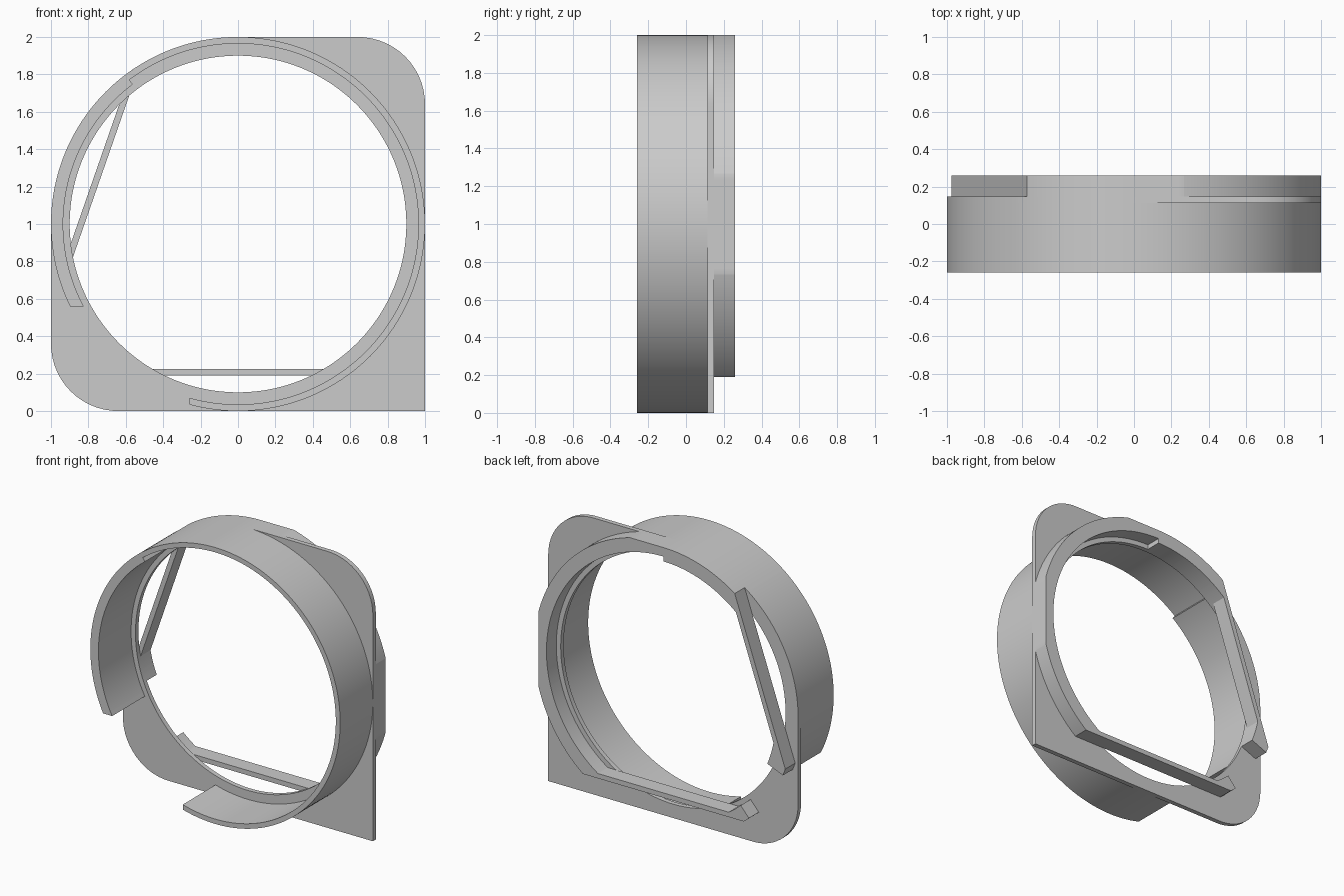
import bpy, bmesh
from math import cos, sin, radians, degrees, acos, asin, atan, sqrt, inf

cube = bpy.data.objects.get("Cube")
if cube:
    bpy.data.objects.remove(cube)

grey = bpy.data.materials.new("light grey")
grey.use_nodes = True
grey.diffuse_color = (0.6, 0.6, 0.6, 1)
grey.node_tree.nodes["Principled BSDF"].inputs["Base Color"].default_value = (0.6, 0.6, 0.6, 1)

# Depth levels, front to back
FRONT, PLATE_FRONT, PLATE_BACK, BACK = -0.26, 0.113, 0.147, 0.26
CORNER = 0.36
STEP = 1.875


def chord(distance, normal):
    """Radius of a straight cut line as a function of angle."""
    def radius(a):
        c = cos(radians(a - normal))
        return distance / c if c > 1e-6 else inf
    return radius


def plate_edge(a):
    """Plate outline: round top right, sharp lower left, two filleted corners."""
    c, s = cos(radians(a)), sin(radians(a))
    if c <= 1e-9 and s >= -1e-9:
        return 1.0
    r = 1 / max(abs(c), abs(s))
    k = 1 - CORNER
    if c * s > 0 and min(abs(c), abs(s)) * r > k:
        b = k * (abs(c) + abs(s))
        r = b + sqrt(b * b - 2 * k * k + CORNER ** 2)
    return r


def strip(name, start, end, inner, outer, y0, y1, extra=()):
    """Sweep a rectangular section around the centre between two radius functions."""
    closed = end - start >= 360
    angles = {round(start, 3), round(end, 3)}
    angles |= {round(e, 3) for e in extra if start < e < end}
    angles |= {i * STEP for i in range(-96, 193) if start + 0.2 < i * STEP < end - 0.2}
    angles = sorted(angles)
    if closed:
        angles.pop()
    bm = bmesh.new()
    rows = []
    for a in angles:
        ri = inner(a)
        ro = max(outer(a), ri)
        rows.append([bm.verts.new((r * cos(radians(a)), y, 1 + r * sin(radians(a))))
                     for r, y in ((ri, y0), (ro, y0), (ro, y1), (ri, y1))])
    pairs = list(zip(rows, rows[1:]))
    if closed:
        pairs.append((rows[-1], rows[0]))
    for p, q in pairs:
        for i in range(4):
            j = (i + 1) % 4
            bm.faces.new((p[i], p[j], q[j], q[i]))
    if not closed:
        for row in (rows[0], rows[-1]):
            if (row[0].co - row[1].co).length > 0.002:
                bm.faces.new(row)
    bmesh.ops.remove_doubles(bm, verts=bm.verts, dist=0.0005)
    bmesh.ops.recalc_face_normals(bm, faces=bm.faces)
    mesh = bpy.data.meshes.new(name)
    bm.to_mesh(mesh)
    bm.free()
    mesh.materials.append(grey)
    ob = bpy.data.objects.new(name, mesh)
    bpy.context.collection.objects.link(ob)
    bpy.ops.object.select_all(action='DESELECT')
    ob.select_set(True)
    bpy.context.view_layer.objects.active = ob
    bpy.ops.object.shade_smooth_by_angle(angle=radians(25))
    return ob


# Mounting plate with a round hole
tangent = degrees(atan(1 - CORNER))
fillet_ends = [base + t for base in (0, 180) for t in (tangent, 90 - tangent)]
strip("mounting_plate", 0, 360, lambda a: 0.9, plate_edge,
      PLATE_FRONT, PLATE_BACK, fillet_ends)

# Front collar: thin long arc and thicker short arc, both with straight cut ends
thin, thick, joint = 0.965, 0.935, 127
cut_x, cut_z = 0.26, 0.44
low_cut = chord(cut_x, 180)
side_cut = chord(cut_z, -90)
strip("front_collar_thin", -90 - degrees(asin(cut_x / thin)), joint,
      lambda a: thin, lambda a: min(1, low_cut(a)) if a < -90 else 1,
      FRONT, PLATE_FRONT, [-90 - degrees(asin(cut_x))])
strip("front_collar_thick", joint, 180 + degrees(asin(cut_z / thick)),
      lambda a: thick, lambda a: min(1, side_cut(a)),
      FRONT, PLATE_FRONT, [180 + degrees(asin(cut_z))])

# Back rim: arcs that run into straight chord bars
RIM, BAR_IN, BAR_OUT = 1.035, 0.775, 0.81
reach = degrees(acos(BAR_IN / RIM))


def rim_part(name, normal, start, end, radius):
    bar_in, bar_out = chord(BAR_IN, normal), chord(BAR_OUT, normal)
    kinks = [normal + s * degrees(acos(d / r)) for s in (-1, 1)
             for d, r in ((BAR_IN, radius), (BAR_OUT, RIM), (BAR_OUT, 1))]
    flats = [base + s * degrees(acos(1 / RIM)) for base in (0, 90) for s in (-1, 1)]
    strip(name, start, end, lambda a: min(radius, bar_in(a)),
          lambda a: min(RIM, plate_edge(a), bar_out(a)),
          PLATE_BACK, BACK, kinks + flats)


rim_part("back_rim_with_bottom_bar", -90, -90 - reach, 90, 0.935)
rim_part("back_rim_with_side_bar", 160.8, 90, 160.8 + reach, 0.9)
